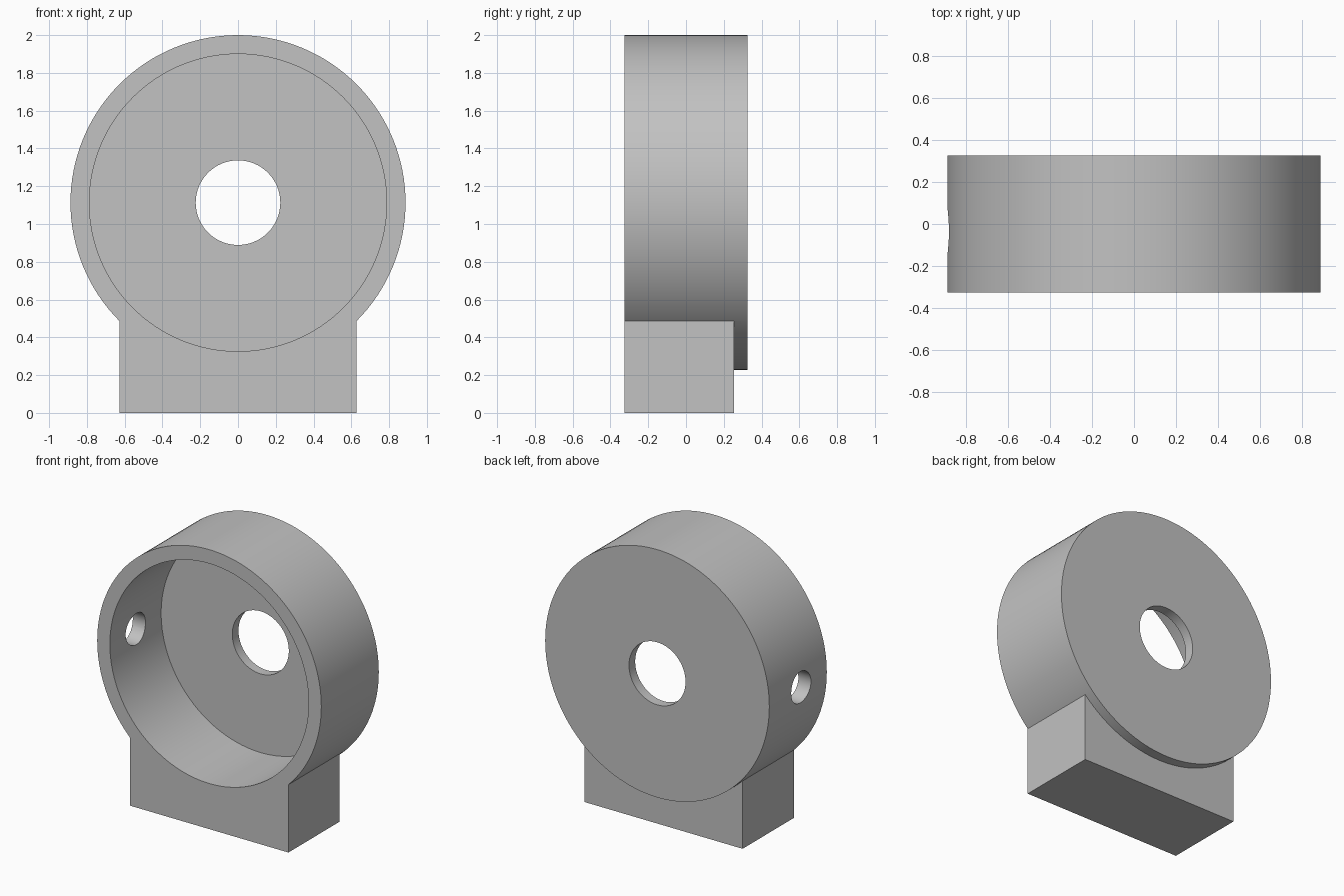
import bpy
import math

cube = bpy.data.objects.get("Cube")
if cube:
    bpy.data.objects.remove(cube, do_unlink=True)

# Main dimensions
R_OUT, R_BORE, R_HOLE = 0.887, 0.787, 0.224
CZ = 2 - R_OUT              # height of the ring axis
FRONT, BACK = -0.325, 0.325
FLOOR = 0.255               # bore floor, level with the back of the foot
FOOT_HALF = 0.627

grey = bpy.data.materials.new("plain_grey")
grey.use_nodes = True
colour = (0.54, 0.54, 0.54, 1)
grey.diffuse_color = colour
grey.node_tree.nodes["Principled BSDF"].inputs["Base Color"].default_value = colour


def cylinder_y(name, radius, y0, y1, sides=128):
    """Cylinder on the ring axis, running from y0 to y1."""
    bpy.ops.mesh.primitive_cylinder_add(
        vertices=sides, radius=radius, depth=y1 - y0,
        location=(0, (y0 + y1) / 2, CZ), rotation=(math.pi / 2, 0, 0))
    obj = bpy.context.object
    obj.name = name
    return obj


def combine(target, tool, operation):
    """Apply a boolean and discard the tool object."""
    tool.hide_render = True
    mod = target.modifiers.new(tool.name, 'BOOLEAN')
    mod.operation, mod.solver, mod.object = operation, 'EXACT', tool
    bpy.ops.object.select_all(action='DESELECT')
    bpy.context.view_layer.objects.active = target
    target.select_set(True)
    bpy.ops.object.modifier_apply(modifier=mod.name)
    bpy.data.objects.remove(tool, do_unlink=True)


# Round housing
housing = cylinder_y("ring_housing", R_OUT, FRONT, BACK)

# Rectangular foot, rising into the ring
foot_top = 0.6
bpy.ops.mesh.primitive_cube_add(
    size=1, location=(0, (FRONT + FLOOR) / 2, foot_top / 2))
foot = bpy.context.object
foot.name = "foot_block"
foot.scale = (2 * FOOT_HALF, FLOOR - FRONT, foot_top)
combine(housing, foot, 'UNION')

# Open bore from the front and the hole through the back wall
combine(housing, cylinder_y("bore_cutter", R_BORE, FRONT - 0.2, FLOOR), 'DIFFERENCE')
combine(housing, cylinder_y("back_hole_cutter", R_HOLE, 0, BACK + 0.2, 64), 'DIFFERENCE')

# Small cross hole through the -x wall, halfway along the bore
bpy.ops.mesh.primitive_cylinder_add(
    vertices=48, radius=R_HOLE / 2, depth=0.6,
    location=(-R_OUT, (FRONT + FLOOR) / 2, CZ), rotation=(0, math.pi / 2, 0))
side_hole = bpy.context.object
side_hole.name = "side_hole_cutter"
combine(housing, side_hole, 'DIFFERENCE')

# Material and shading
housing.data.materials.clear()
housing.data.materials.append(grey)
for face in housing.data.polygons:
    face.material_index = 0
bpy.ops.object.shade_smooth_by_angle(angle=math.radians(30))
